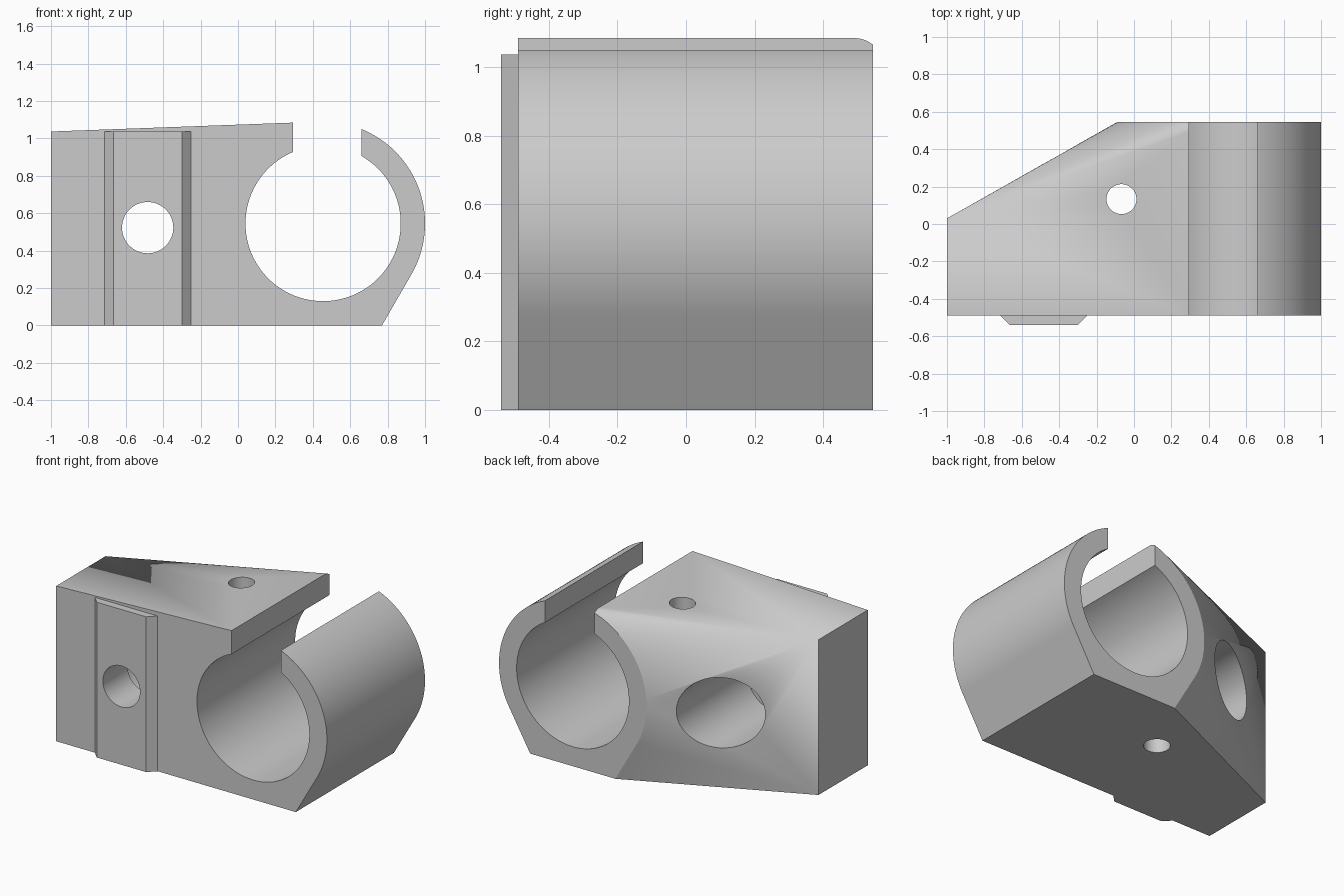
import bpy, bmesh
from math import sin, cos, tan, pi, radians
from mathutils import Matrix, Vector

cube = bpy.data.objects.get("Cube")
if cube:
    bpy.data.objects.remove(cube, do_unlink=True)

# Main dimensions
FRONT, BACK = -0.49, 0.545
RING_X, RING_Z, RING_R, BORE_R = 0.455, 0.545, 0.545, 0.415
SIDE_BACK, SIDE_TOP = 0.03, 1.037

grey = bpy.data.materials.new("plain grey")
grey.use_nodes = True
COLOUR = (0.6, 0.6, 0.6, 1)
grey.diffuse_color = COLOUR
grey.node_tree.nodes["Principled BSDF"].inputs["Base Color"].default_value = COLOUR


def make(name, bm):
    bmesh.ops.recalc_face_normals(bm, faces=bm.faces)
    mesh = bpy.data.meshes.new(name)
    bm.to_mesh(mesh)
    bm.free()
    obj = bpy.data.objects.new(name, mesh)
    mesh.materials.append(grey)
    bpy.context.collection.objects.link(obj)
    return obj


def hull(name, points):
    bm = bmesh.new()
    for p in points:
        bm.verts.new(p)
    res = bmesh.ops.convex_hull(bm, input=bm.verts)
    loose = {g for g in res["geom_interior"] + res["geom_unused"]
             if isinstance(g, bmesh.types.BMVert)}
    bmesh.ops.delete(bm, geom=list(loose), context="VERTS")
    bmesh.ops.dissolve_limit(bm, angle_limit=radians(0.1), verts=bm.verts, edges=bm.edges)
    return make(name, bm)


def rod(name, start, end, radius, segments=96):
    start, end = Vector(start), Vector(end)
    axis = end - start
    turn = axis.to_track_quat("Z", "Y").to_matrix().to_4x4()
    bm = bmesh.new()
    bmesh.ops.create_cone(bm, cap_ends=True, segments=segments, radius1=radius,
                          radius2=radius, depth=axis.length,
                          matrix=Matrix.Translation((start + end) / 2) @ turn)
    return make(name, bm)


def box(name, lo, hi):
    return hull(name, [(x, y, z) for x in (lo[0], hi[0])
                       for y in (lo[1], hi[1]) for z in (lo[2], hi[2])])


# Body: round ring with a flat foot, hulled to a narrow plate at one side
foot = RING_R * tan(pi / 6)
outline = [(RING_X + RING_R * cos(a), RING_Z + RING_R * sin(a))
           for a in (radians(-30 + 240 * i / 96) for i in range(97))]
outline += [(RING_X - foot, 0), (RING_X + foot, 0)]
points = [(x, y, z) for x, z in outline for y in (FRONT, BACK)]
points += [(-1, y, z) for y in (FRONT, SIDE_BACK) for z in (0, SIDE_TOP)]
body = hull("clamp_body", points)

# Dovetail rail on the front
rail = hull("front_rail", [(x, y, z) for z in (0, SIDE_TOP) for x, y in
                           ((-0.715, FRONT + 0.01), (-0.715, FRONT), (-0.665, -0.54),
                            (-0.30, -0.54), (-0.25, FRONT), (-0.25, FRONT + 0.01))])

# Openings
SCREW_X, SCREW_Z = -0.483, 0.523
cutters = [
    rod("ring_bore", (RING_X, -1, RING_Z), (RING_X, 1, RING_Z), BORE_R, 128),
    box("ring_slot", (0.295, -1, RING_Z), (0.66, 1, 1.5)),
    rod("screw_hole", (SCREW_X, -1, SCREW_Z), (SCREW_X, 0, SCREW_Z), 0.137),
    rod("screw_head_recess", (SCREW_X, -0.28, SCREW_Z), (SCREW_X, 1, SCREW_Z), 0.235),
    rod("vertical_pin_hole", (-0.067, 0.133, -0.5), (-0.067, 0.133, 1.5), 0.08),
]

bpy.context.view_layer.objects.active = body
for operation, parts in (("UNION", [rail]), ("DIFFERENCE", cutters)):
    for part in parts:
        mod = body.modifiers.new(part.name, "BOOLEAN")
        mod.operation, mod.solver, mod.object = operation, "EXACT", part
        bpy.ops.object.modifier_apply(modifier=mod.name)
        bpy.data.objects.remove(part, do_unlink=True)

# Smooth round faces, crisp corners
bpy.ops.object.select_all(action="DESELECT")
body.select_set(True)
bpy.ops.object.shade_smooth_by_angle(angle=radians(25))
